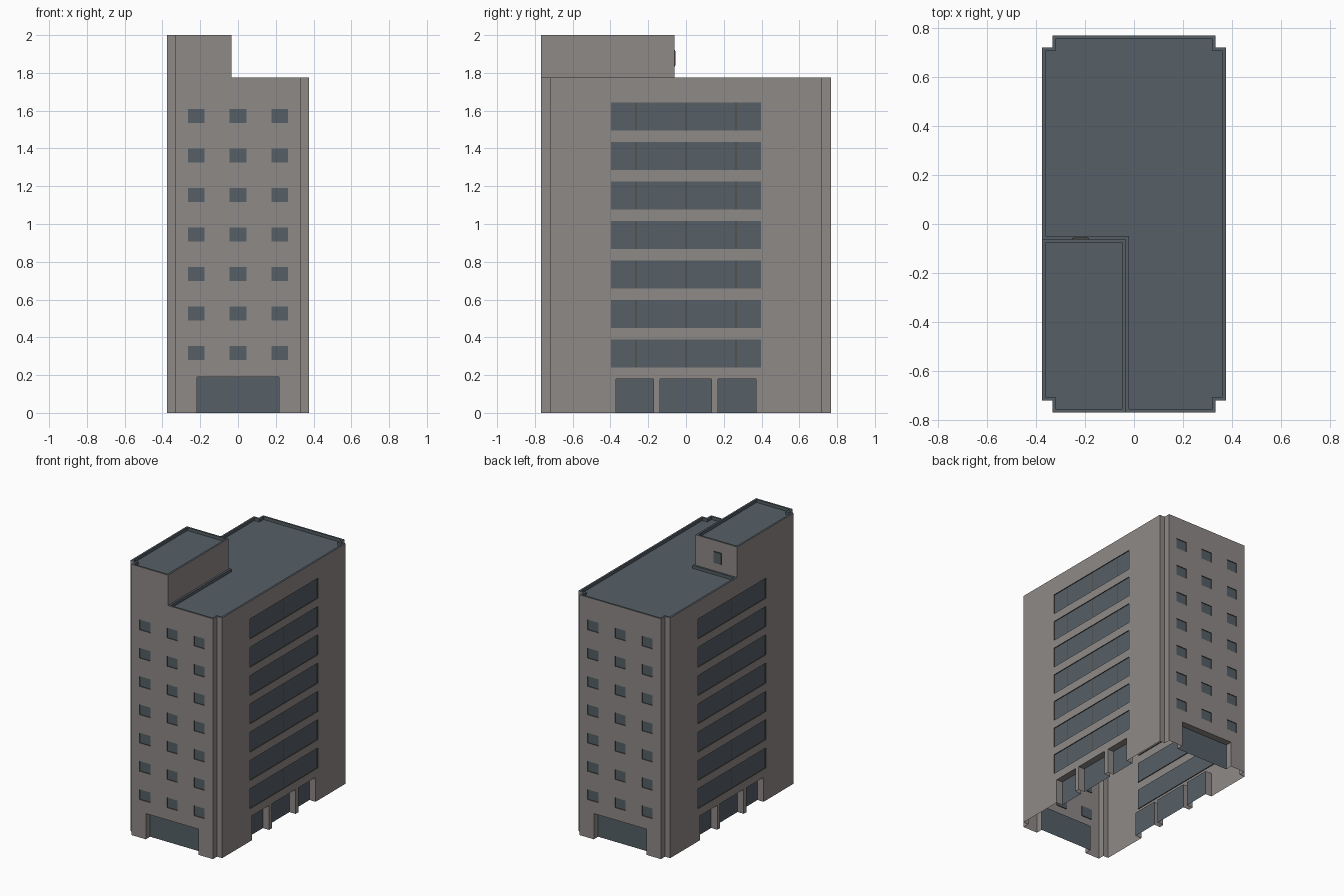
import bpy, bmesh
from mathutils import Vector

if "Cube" in bpy.data.objects:
    bpy.data.objects.remove(bpy.data.objects["Cube"])

# sizes
X, Y = 0.375, 0.768          # outer half sizes
NX, NY = 0.333, 0.72         # corner notches
H, TOP = 1.775, 2.0          # main roof edge and tower top
TX, TY = -0.035, -0.062      # inner tower walls
FLOORS, STEP = 7, 0.209
RIM, DROP = 0.014, 0.022     # parapet width and depth


def material(name, rgb):
    m = bpy.data.materials.new(name)
    m.diffuse_color = (*rgb, 1)
    m.use_nodes = True
    m.node_tree.nodes["Principled BSDF"].inputs["Base Color"].default_value = m.diffuse_color
    return m


MATS = [material("warm grey wall", (0.275, 0.252, 0.244)),
        material("slate blue glass and roof", (0.092, 0.116, 0.135)),
        material("bronze frame", (0.075, 0.062, 0.042))]
WALL, SLATE, FRAME = 0, 1, 2


def add_face(bm, pts, normal, mat):
    f = bm.faces.new([bm.verts.new(p) for p in pts])
    f.normal_update()
    if f.normal.dot(Vector(normal)) < 0:
        f.normal_flip()
    f.material_index = mat
    return f


def finish(bm, name):
    bmesh.ops.remove_doubles(bm, verts=bm.verts, dist=1e-5)
    me = bpy.data.meshes.new(name)
    bm.to_mesh(me)
    bm.free()
    for m in MATS:
        me.materials.append(m)
    ob = bpy.data.objects.new(name, me)
    bpy.context.collection.objects.link(ob)
    return ob


def facade(name, axis, sign, dist, half, openings, extra=None):
    """Wall with recessed openings (u0, u1, z0, z1, depth, side colour, mullions)."""
    bm = bmesh.new()
    n = Vector((sign, 0, 0)) if axis == 'x' else Vector((0, sign, 0))
    u_dir = Vector((0, 1, 0)) if axis == 'x' else Vector((1, 0, 0))

    def P(u, z, d=0.0):
        return n * (dist - d) + u_dir * u + Vector((0, 0, z))

    def rect(u0, u1, z0, z1, d, mat):
        add_face(bm, [P(u0, z0, d), P(u1, z0, d), P(u1, z1, d), P(u0, z1, d)], n, mat)

    us = sorted({-half, half} | {o[0] for o in openings} | {o[1] for o in openings})
    zs = sorted({0.0, H} | {o[2] for o in openings} | {o[3] for o in openings})
    for u0, u1 in zip(us, us[1:]):
        for z0, z1 in zip(zs, zs[1:]):
            uc, zc = (u0 + u1) / 2, (z0 + z1) / 2
            if not any(o[0] < uc < o[1] and o[2] < zc < o[3] for o in openings):
                rect(u0, u1, z0, z1, 0, WALL)
    for u0, u1, z0, z1, d, mat, mullions in openings:
        rect(u0, u1, z0, z1, d, SLATE)
        for u, s in ((u0, 1), (u1, -1)):
            add_face(bm, [P(u, z0), P(u, z1), P(u, z1, d), P(u, z0, d)], u_dir * s, mat)
        for z, s in ((z0, 1), (z1, -1)):
            if z > 0:
                add_face(bm, [P(u0, z), P(u1, z), P(u1, z, d), P(u0, z, d)], (0, 0, s), mat)
        for u in mullions:
            rect(u - 0.002, u + 0.002, z0, z1, d - 0.001, FRAME)
    if extra:                                   # flush tower wall above
        rect(extra[0], extra[1], H, TOP, 0, WALL)
    return finish(bm, name)


# short walls: three small windows per floor above a wide entrance
short = [(c - 0.044, c + 0.044, 0.28 + i * STEP, 0.355 + i * STEP, 0.006, FRAME, ())
         for i in range(FLOORS) for c in (-0.222, 0, 0.222)]
short.append((-0.216, 0.216, 0, 0.19, 0.05, WALL, ()))
facade("front_wall", 'y', -1, Y, NX, short, (-NX, TX))
facade("back_wall", 'y', 1, Y, NX, short)

# long walls: one ribbon window per floor above three shopfronts
long = [(-0.398, 0.396, 0.24 + i * STEP, 0.388 + i * STEP, 0.006, FRAME, (-0.265, 0, 0.265))
        for i in range(FLOORS)]
long += [(a, b, 0, 0.18, 0.05, WALL, ()) for a, b in ((-0.37, -0.173), (-0.138, 0.136), (0.17, 0.37))]
facade("right_wall", 'x', 1, X, NY, long)
facade("left_wall", 'x', -1, X, NY, long, (-NY, TY))

# stepped corners
bm = bmesh.new()
for sx in (-1, 1):
    for sy in (-1, 1):
        top = TOP if sx < 0 and sy < 0 else H
        a, b, c = (sx * NX, sy * Y), (sx * NX, sy * NY), (sx * X, sy * NY)
        for p, q, n in ((a, b, (sx, 0, 0)), (b, c, (0, sy, 0))):
            add_face(bm, [(*p, 0), (*q, 0), (*q, top), (*p, top)], n, WALL)
finish(bm, "stepped_corners")

# inner walls of the roof tower, with a small hatch window
bm = bmesh.new()
add_face(bm, [(TX, -Y, H), (TX, TY, H), (TX, TY, TOP), (TX, -Y, TOP)], (1, 0, 0), WALL)
add_face(bm, [(-X, TY, H), (TX, TY, H), (TX, TY, TOP), (-X, TY, TOP)], (0, 1, 0), WALL)
finish(bm, "tower_walls")


def plate(name, x0, x1, z0, z1, thick, mat):
    bm = bmesh.new()
    bmesh.ops.create_cube(bm, size=1)
    for v in bm.verts:
        v.co = ((x0 + x1) / 2 + v.co.x * (x1 - x0), TY + (v.co.y + 0.5) * thick,
                (z0 + z1) / 2 + v.co.z * (z1 - z0))
    for f in bm.faces:
        f.material_index = mat
    finish(bm, name)


plate("tower_window_frame", -0.252, -0.183, 1.835, 1.92, 0.004, FRAME)
plate("tower_window_pane", -0.248, -0.187, 1.839, 1.916, 0.006, SLATE)


def roof(name, outline, z):
    """Flat roof sunk behind a narrow parapet that follows the outline."""
    bm = bmesh.new()
    f = add_face(bm, [(x, y, z) for x, y in outline], (0, 0, 1), SLATE)
    bmesh.ops.inset_individual(bm, faces=[f], thickness=RIM, use_even_offset=True)
    ex = bmesh.ops.extrude_discrete_faces(bm, faces=[f])["faces"]
    bmesh.ops.translate(bm, verts=ex[0].verts, vec=(0, 0, -DROP))
    for f in bm.faces:
        f.material_index = SLATE
    finish(bm, name)


roof("main_roof", [(TX, -Y), (NX, -Y), (NX, -NY), (X, -NY), (X, NY), (NX, NY), (NX, Y),
                   (-NX, Y), (-NX, NY), (-X, NY), (-X, TY), (TX, TY)], H)
roof("tower_roof", [(-NX, -Y), (TX, -Y), (TX, TY), (-X, TY), (-X, -NY), (-NX, -NY)], TOP)
